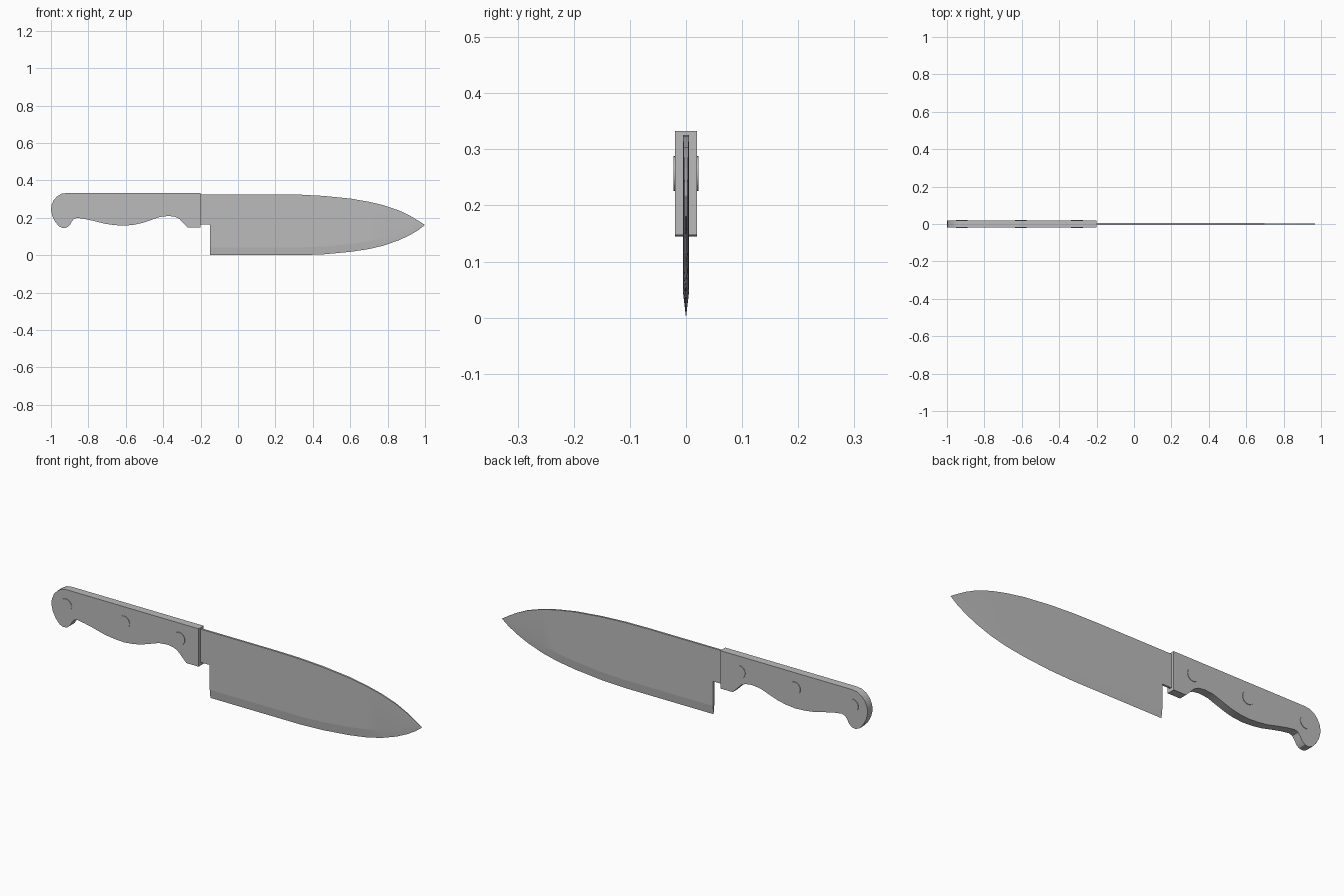
import bpy, bmesh, math
from mathutils import Matrix

cube = bpy.data.objects.get("Cube")
if cube:
    bpy.data.objects.remove(cube)

steel = bpy.data.materials.new("plain_grey")
steel.use_nodes = True
GREY = (0.5, 0.5, 0.5, 1)
steel.diffuse_color = GREY
steel.node_tree.nodes["Principled BSDF"].inputs["Base Color"].default_value = GREY


def finish(bm, name, smooth=30):
    bmesh.ops.recalc_face_normals(bm, faces=bm.faces)
    mesh = bpy.data.meshes.new(name)
    bm.to_mesh(mesh)
    bm.free()
    mesh.materials.append(steel)
    ob = bpy.data.objects.new(name, mesh)
    bpy.context.collection.objects.link(ob)
    bpy.ops.object.select_all(action='DESELECT')
    ob.select_set(True)
    bpy.context.view_layer.objects.active = ob
    bpy.ops.object.shade_smooth_by_angle(angle=math.radians(smooth))
    return ob


def extrude_outline(name, outline, half):
    bm = bmesh.new()
    face = bm.faces.new([bm.verts.new((x, -half, z)) for x, z in outline])
    side = bmesh.ops.extrude_face_region(bm, geom=[face])["geom"]
    verts = [v for v in side if isinstance(v, bmesh.types.BMVert)]
    bmesh.ops.translate(bm, verts=verts, vec=(0, 2 * half, 0))
    return finish(bm, name)


# Handle: straight back, finger grip below and a rounded, hooked butt
handle_outline = [
    (-.2, .333), (-.2, .147), (-.267, .147), (-.29, .17), (-.312, .193),
    (-.335, .205), (-.37, .21), (-.417, .205), (-.46, .19), (-.51, .173),
    (-.555, .163), (-.605, .158), (-.66, .161), (-.71, .168), (-.77, .183),
    (-.82, .194), (-.86, .2), (-.878, .194), (-.89, .178), (-.9, .16),
    (-.915, .148), (-.935, .145), (-.955, .153), (-.975, .175),
    (-.992, .207), (-1, .24), (-.997, .268), (-.985, .295),
    (-.967, .315), (-.943, .329), (-.915, .333)]
extrude_outline("handle", handle_outline, .0195)

# Rivets: thin discs standing just proud of both handle faces
for name, x in (("butt", -.92), ("middle", -.605), ("front", -.305)):
    bm = bmesh.new()
    bmesh.ops.create_cone(bm, cap_ends=True, segments=24, radius1=.031,
                          radius2=.031, depth=.044,
                          matrix=Matrix.Translation((x, 0, .257))
                          @ Matrix.Rotation(math.pi / 2, 4, 'X'))
    finish(bm, name + "_rivet")

# Neck joining the blade to the handle above the heel notch
extrude_outline("blade_neck", [(-.25, .326), (-.15, .326), (-.15, .163), (-.25, .163)], .005)

# Blade stations: x, spine height, edge height, half thickness
stations = [
    (-.15, .326, 0, .005), (.2, .326, 0, .005), (.33, .324, 0, .005),
    (.46, .317, .005, .005), (.6, .303, .018, .0045), (.7, .286, .033, .004),
    (.78, .267, .052, .0035), (.86, .24, .08, .003), (.92, .211, .108, .002),
    (.965, .184, .135, .0015)]
bm = bmesh.new()
rings = []
for x, top, edge, half in stations:
    bevel = edge + min(.042, .4 * (top - edge))
    rings.append([bm.verts.new(p) for p in (
        (x, -half, top), (x, -half, bevel), (x, 0, edge),
        (x, half, bevel), (x, half, top))])
for a, b in zip(rings, rings[1:]):
    for i in range(5):
        j = (i + 1) % 5
        bm.faces.new((a[i], a[j], b[j], b[i]))
bm.faces.new(rings[0])
tip = bm.verts.new((1, 0, .162))
for i in range(5):
    bm.faces.new((rings[-1][i], rings[-1][(i + 1) % 5], tip))
finish(bm, "blade", 5)
